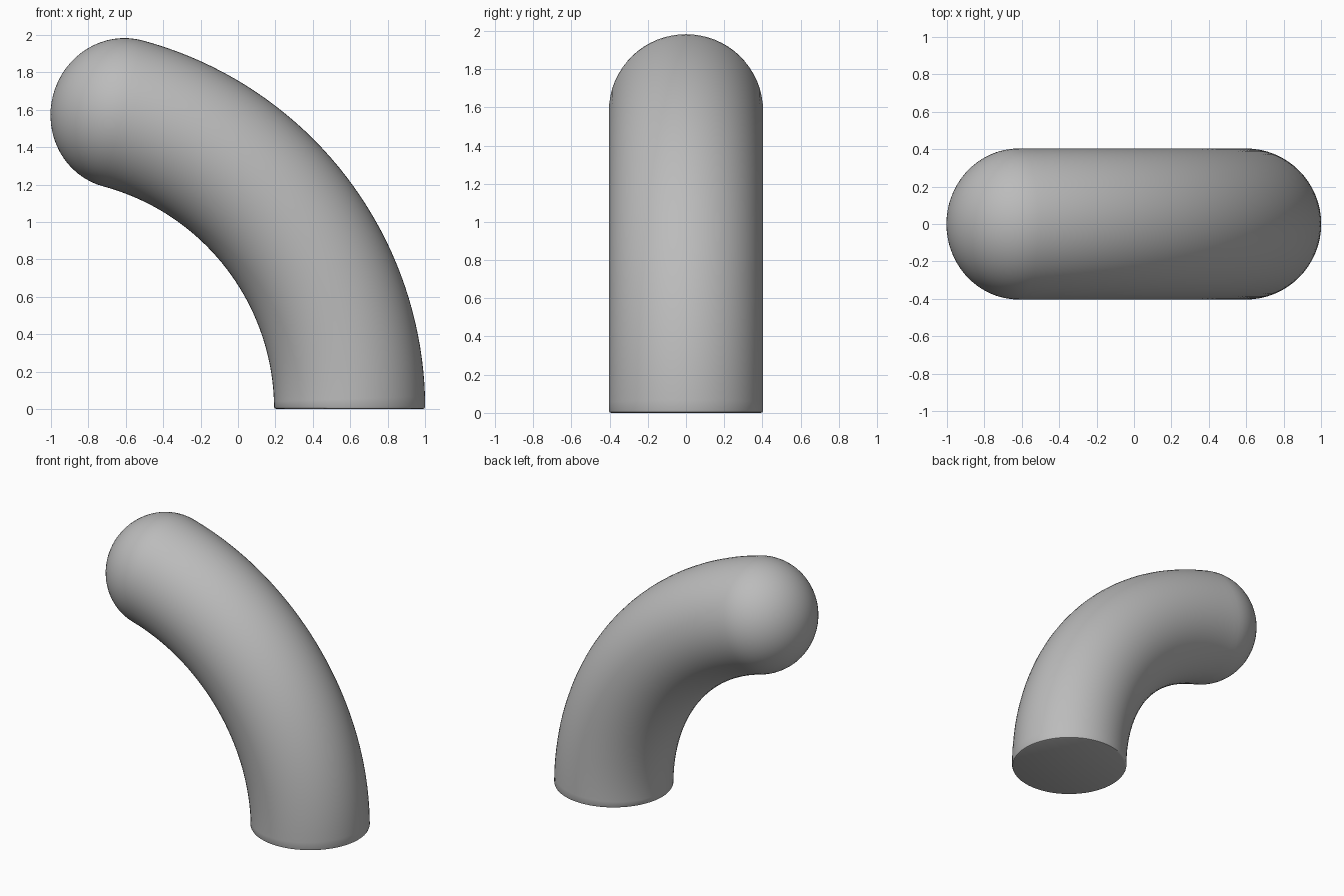
import bpy, bmesh, math
from mathutils import Vector

if "Cube" in bpy.data.objects:
    bpy.data.objects.remove(bpy.data.objects["Cube"])

SIDES, STEPS, CAP = 64, 40, 16
R, BEND, X0 = 0.404, 1.636, 0.597      # tube radius, bend radius, foot centre
TURN, DEPTH, BEV = math.radians(75), 0.386, 0.012

grey = bpy.data.materials.new("grey")
grey.diffuse_color = (0.5, 0.5, 0.5, 1)
grey.use_nodes = True
grey.node_tree.nodes["Principled BSDF"].inputs["Base Color"].default_value = grey.diffuse_color

bm = bmesh.new()


def ring(a, r, push=0.0):
    """Circle of radius r across the bend at angle a, pushed along the path."""
    out = Vector((math.cos(a), 0, math.sin(a)))
    along = Vector((-math.sin(a), 0, math.cos(a)))
    c = Vector((X0 - BEND, 0, 0)) + out * BEND + along * push
    return [bm.verts.new(c + out * r * math.cos(t) + Vector((0, r * math.sin(t), 0)))
            for t in (2 * math.pi * i / SIDES for i in range(SIDES))]


# foot with a small rounded rim, then the bent tube, then the domed end
rings = [ring(0, R - BEV), ring(0, R - BEV * 0.3, BEV * 0.3)]
rings += [ring(max(TURN * i / STEPS, BEV / BEND), R) for i in range(STEPS + 1)]
for i in range(1, CAP):
    b = math.pi / 2 * i / CAP
    rings.append(ring(TURN, R * math.cos(b), DEPTH * math.sin(b)))
for a, b in zip(rings, rings[1:]):
    for i in range(SIDES):
        j = (i + 1) % SIDES
        bm.faces.new((a[i], a[j], b[j], b[i]))
bm.faces.new(rings[0][::-1])
tip = bm.verts.new(Vector((X0 - BEND, 0, 0))
                   + Vector((math.cos(TURN), 0, math.sin(TURN))) * BEND
                   + Vector((-math.sin(TURN), 0, math.cos(TURN))) * DEPTH)
for i in range(SIDES):
    bm.faces.new((rings[-1][i], rings[-1][(i + 1) % SIDES], tip))
bmesh.ops.recalc_face_normals(bm, faces=bm.faces)

me = bpy.data.meshes.new("bent_tube")
bm.to_mesh(me)
bm.free()
me.materials.append(grey)
tube = bpy.data.objects.new("bent_tube", me)
bpy.context.collection.objects.link(tube)
bpy.context.view_layer.objects.active = tube
tube.select_set(True)
bpy.ops.object.shade_smooth_by_angle(angle=math.radians(40))
